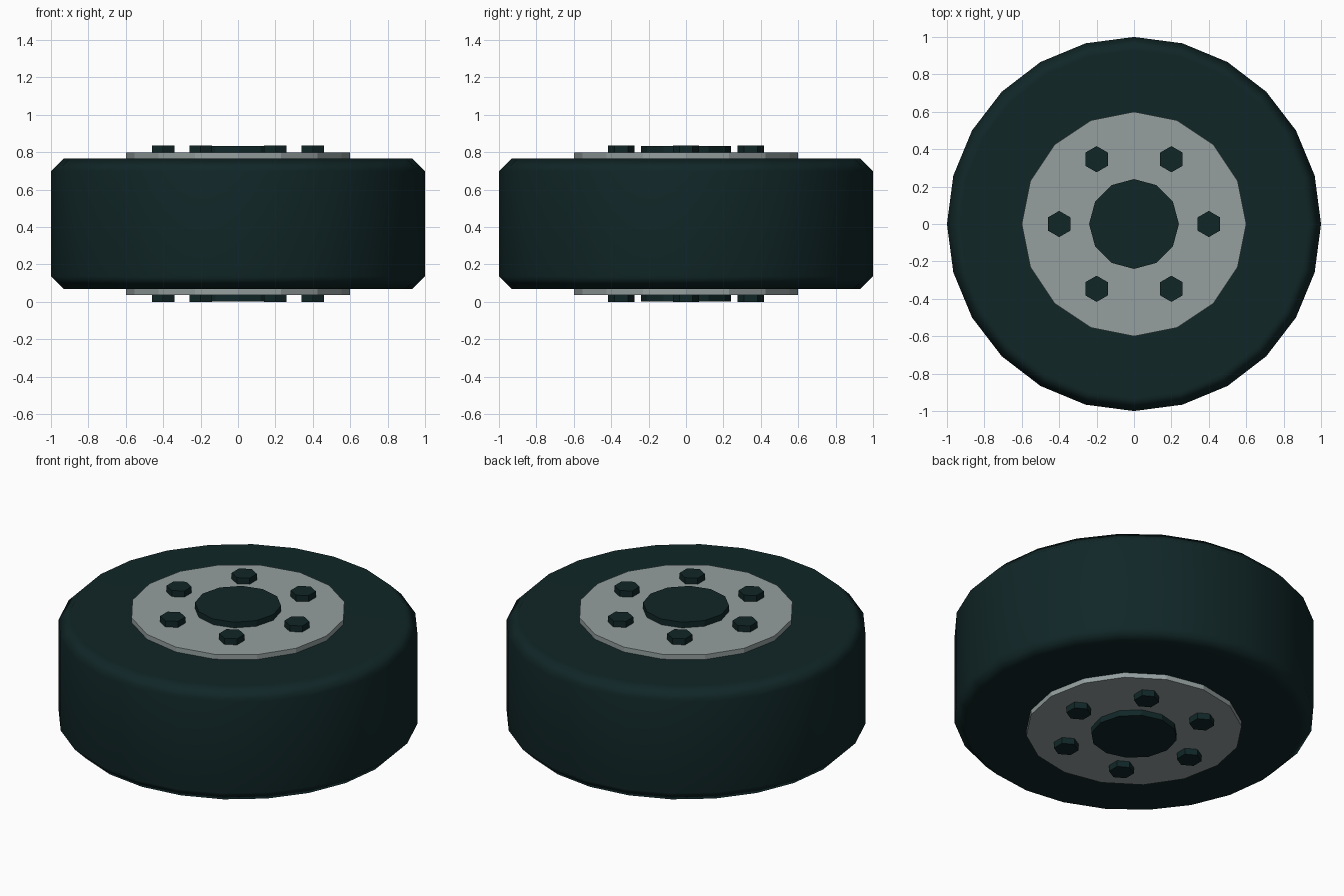
import bpy
import math

if "Cube" in bpy.data.objects:
    bpy.data.objects.remove(bpy.data.objects["Cube"])

MID = 0.4175  # wheel mid-plane height


def material(name, rgb):
    m = bpy.data.materials.new(name)
    m.diffuse_color = (*rgb, 1)
    m.use_nodes = True
    m.node_tree.nodes["Principled BSDF"].inputs["Base Color"].default_value = m.diffuse_color
    return m


RUBBER = material("dark rubber", (0.0055, 0.0195, 0.0205))
METAL = material("grey metal", (0.30, 0.345, 0.345))


def lathe(name, profile, sides, mat, centre=(0, 0), turn=0.0):
    """Closed solid from (radius, z) rings, capped at both ends."""
    verts = [(centre[0] + r * math.cos(turn + math.tau * i / sides),
              centre[1] + r * math.sin(turn + math.tau * i / sides), z)
             for r, z in profile for i in range(sides)]
    faces = []
    for k in range(len(profile) - 1):
        a, b = k * sides, (k + 1) * sides
        for i in range(sides):
            j = (i + 1) % sides
            faces.append((a + i, a + j, b + j, b + i))
    faces.append(tuple(reversed(range(sides))))
    faces.append(tuple(range(len(verts) - sides, len(verts))))
    mesh = bpy.data.meshes.new(name)
    mesh.from_pydata(verts, [], faces)
    mesh.materials.append(mat)
    obj = bpy.data.objects.new(name, mesh)
    bpy.context.collection.objects.link(obj)
    return obj


def drum(name, radius, half, sides, mat, **kw):
    return lathe(name, [(radius, MID - half), (radius, MID + half)], sides, mat, **kw)


# tyre with chamfered shoulders, smooth with flat side walls
tyre = lathe("tyre", [(0.93, MID - 0.35), (1.0, MID - 0.28),
                      (1.0, MID + 0.28), (0.93, MID + 0.35)], 24, RUBBER)
for p in tyre.data.polygons:
    p.use_smooth = True
tyre.modifiers.new("flat walls", 'WEIGHTED_NORMAL')

# rim disc and hub, running through both sides
drum("rim_disc", 0.6, 0.38, 16, METAL)
drum("hub", 0.24, 0.415, 12, RUBBER)

# ring of hexagonal bolts
for i in range(6):
    a = math.tau * i / 6
    drum(f"bolt_{i + 1}", 0.07, 0.4175, 6, RUBBER,
         centre=(0.4 * math.cos(a), 0.4 * math.sin(a)), turn=math.pi / 6)
